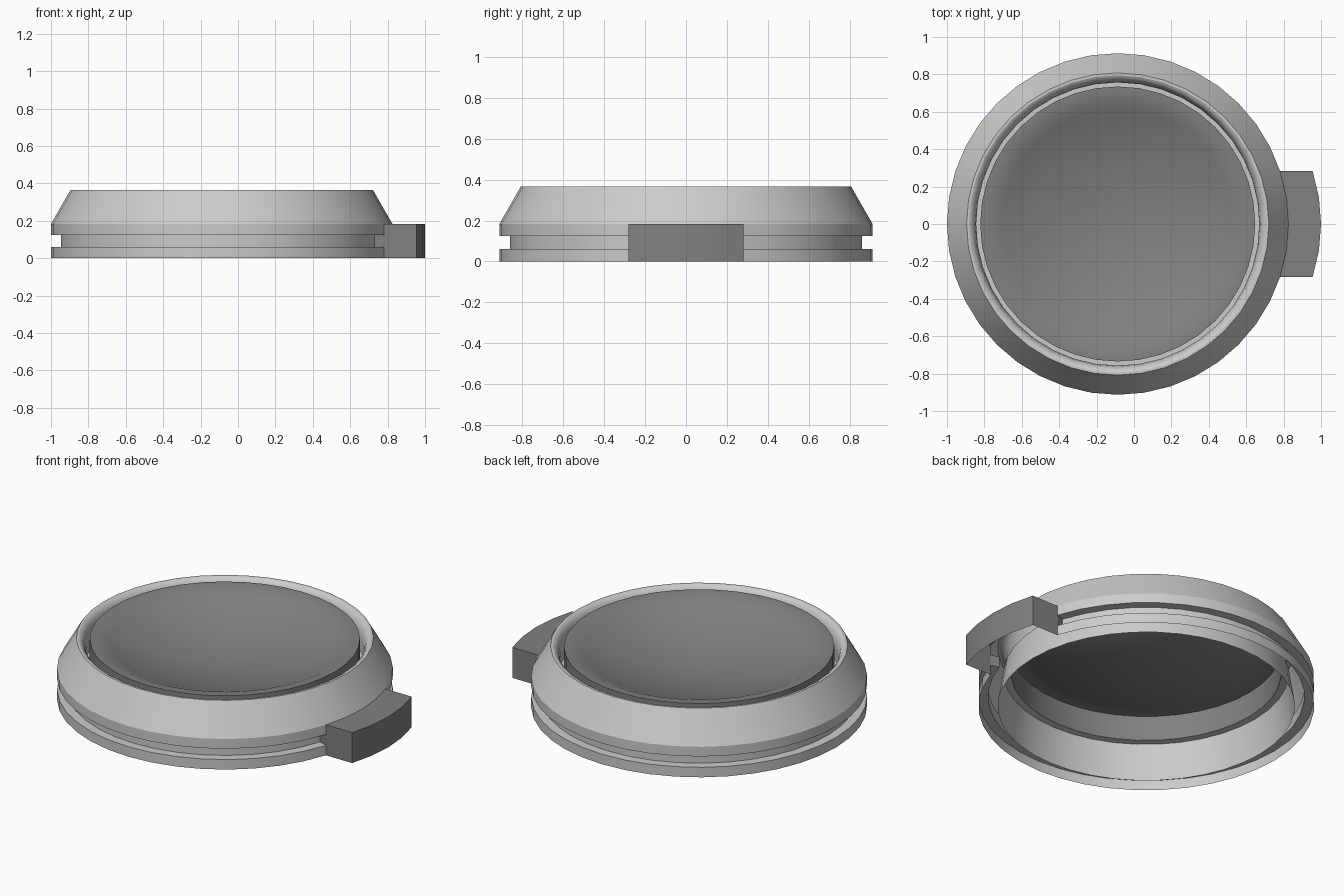
import bpy, bmesh, math

if "Cube" in bpy.data.objects:
    bpy.data.objects.remove(bpy.data.objects["Cube"])

CX = -0.087      # axis of the round body
SEGS = 40
R = 0.913
TAB_OUT = 0.174  # how far the tab is pushed out along +x
TAB_H = 0.183

dark = bpy.data.materials.new("dark_grey")
dark.diffuse_color = (0.22, 0.22, 0.22, 1)
dark.use_nodes = True
dark.node_tree.nodes["Principled BSDF"].inputs["Base Color"].default_value = dark.diffuse_color


def ring_point(r, z, i):
    a = 2 * math.pi * i / SEGS
    return (CX + r * math.cos(a), r * math.sin(a), z)


def finish(name, bm, material=None):
    bmesh.ops.remove_doubles(bm, verts=bm.verts, dist=1e-5)
    mesh = bpy.data.meshes.new(name)
    bm.to_mesh(mesh)
    bm.free()
    if material:
        mesh.materials.append(material)
    obj = bpy.data.objects.new(name, mesh)
    bpy.context.collection.objects.link(obj)
    bpy.ops.object.select_all(action='DESELECT')
    obj.select_set(True)
    bpy.context.view_layer.objects.active = obj
    bpy.ops.object.shade_smooth_by_angle(angle=math.radians(25))


def lathe(name, profile, start=0, stop=SEGS, material=None):
    """Revolve (radius, z) points from segment start to stop."""
    bm = bmesh.new()
    rows = [[bm.verts.new(ring_point(r, z, i)) for r, z in profile]
            for i in range(start, stop + 1)]
    for a, b in zip(rows, rows[1:]):
        for j in range(len(profile) - 1):
            bm.faces.new((a[j], b[j], b[j + 1], a[j + 1]))
    finish(name, bm, material)


# Grooved lower band, open where the tab sits and open underneath
lathe("grooved_band",
      [(R, 0), (R, 0.06), (0.86, 0.06), (0.86, 0.125), (R, 0.125), (R, TAB_H)],
      2, SEGS - 2)

# Sloping bezel with rolled lip, narrow ledge around the cap and inner wall
lathe("bezel",
      [(R, TAB_H), (0.808, 0.366), (0.795, 0.366), (0.783, 0.36), (0.771, 0.345),
       (0.762, 0.32), (0.757, 0.285), (0.757, 0.21), (0.735, 0.21), (0.775, 0.208),
       (0.808, 0)])

# Inset cap with flat rim and dished centre
dish_r, dish_z, depth = 0.685, 0.36, 0.15
dish = [(dish_r * t / 10, dish_z - depth * (1 - (t / 10) ** 2)) for t in range(9, -1, -1)]
lathe("dished_cap", [(0.735, 0.21), (0.735, dish_z), (dish_r, dish_z)] + dish, material=dark)

# Tab: the body arc pushed straight out, hollow underneath
bm = bmesh.new()


def quad(*pts):
    bm.faces.new([bm.verts.new(p) for p in pts])


def out(p):
    return (p[0] + TAB_OUT, p[1], p[2])


for i in range(-2, 2):
    a0, b0 = ring_point(R, 0, i), ring_point(R, 0, i + 1)
    a1, b1 = ring_point(R, TAB_H, i), ring_point(R, TAB_H, i + 1)
    quad(out(a0), out(b0), out(b1), out(a1))
    quad(a1, out(a1), out(b1), b1)
for i in (-2, 2):
    levels = [ring_point(R, z, i) for z in (0, 0.06, 0.125, TAB_H)]
    side = [(levels[0], out(levels[0]), out(levels[3]), levels[3]),
            (ring_point(0.86, 0.06, i), levels[1], levels[2], ring_point(0.86, 0.125, i))]
    for f in side:
        quad(*(f if i < 0 else f[::-1]))
finish("side_tab", bm, dark)
